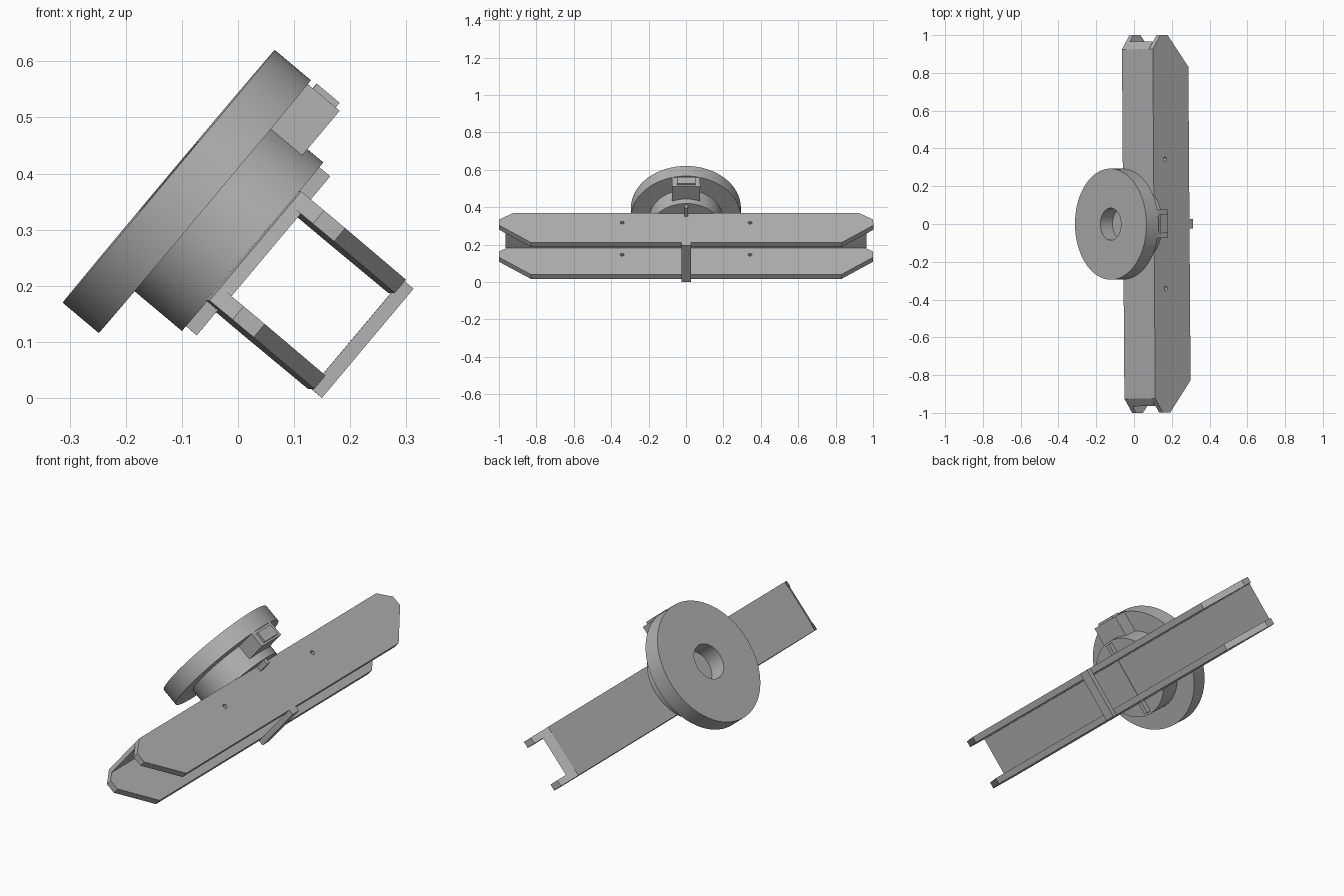
import bpy, bmesh, math
from mathutils import Matrix, Vector

cube = bpy.data.objects.get("Cube")
if cube:
    bpy.data.objects.remove(cube, do_unlink=True)

# Single grey finish
grey = bpy.data.materials.new("neutral_grey")
grey.use_nodes = True
colour = (0.45, 0.45, 0.45, 1)
grey.diffuse_color = colour
grey.node_tree.nodes["Principled BSDF"].inputs["Base Color"].default_value = colour

# Local frame: x up the slope, y along the channel, -z is depth below the disc
FRAME = (Matrix.Rotation(math.radians(0.4), 4, 'Z')
         @ Matrix.Translation((-0.1235, 0, 0.395))
         @ Matrix.Rotation(math.radians(-50), 4, 'Y'))


def finish(name, bm, smooth=False):
    bmesh.ops.recalc_face_normals(bm, faces=bm.faces)
    mesh = bpy.data.meshes.new(name)
    bm.to_mesh(mesh)
    bm.free()
    mesh.materials.append(grey)
    obj = bpy.data.objects.new(name, mesh)
    bpy.context.collection.objects.link(obj)
    obj.matrix_world = FRAME
    if smooth:
        bpy.ops.object.select_all(action='DESELECT')
        obj.select_set(True)
        bpy.context.view_layer.objects.active = obj
        bpy.ops.object.shade_smooth_by_angle(angle=math.radians(30))
    return obj


def prism(name, outline, x0, x1):
    """Extrude a (y, depth) outline across the slope from x0 to x1."""
    bm = bmesh.new()
    face = bm.faces.new([bm.verts.new((x0, y, -w)) for y, w in outline])
    ext = bmesh.ops.extrude_face_region(bm, geom=[face])
    moved = [v for v in ext["geom"] if isinstance(v, bmesh.types.BMVert)]
    bmesh.ops.translate(bm, verts=moved, vec=(x1 - x0, 0, 0))
    return finish(name, bm)


def block(name, x0, x1, half_y, w0, w1):
    return prism(name, [(-half_y, w0), (half_y, w0), (half_y, w1), (-half_y, w1)], x0, x1)


def lathe(name, profile, steps=96):
    """Spin a (radius, depth) profile about the disc axis."""
    bm = bmesh.new()
    verts = [bm.verts.new((r, 0, -w)) for r, w in profile]
    edges = [bm.edges.new(pair) for pair in zip(verts, verts[1:])]
    bmesh.ops.spin(bm, geom=verts + edges, cent=(0, 0, 0), axis=(0, 0, 1),
                   angle=math.tau, steps=steps, use_duplicate=False)
    bmesh.ops.remove_doubles(bm, verts=bm.verts, dist=0.0001)
    return finish(name, bm, smooth=True)


def mirrored(points):
    return points + [(-y, w) for y, w in reversed(points)]


# Round head: disc with a blind centre bore, and the hub beneath it
lathe("disc", [(0.085, 0.084), (0.085, 0), (0.294, 0), (0.294, 0.084), (0.085, 0.084)])
lathe("hub", [(0, 0.084), (0.196, 0.084), (0.196, 0.195), (0, 0.195)])

# Latch block on the disc rim with its raised pad
block("latch_block", 0.18, 0.285, 0.075, 0.083, 0.158)
block("latch_pad", 0.284, 0.296, 0.05, 0.096, 0.149)

# Rib across the hub
block("hub_rib", -0.185, 0.185, 0.01, 0.19, 0.2205)

# Channel: web with bevelled ends and two chamfered flanges
TOP, OUT, IN = 0.193, 0.127, 0.096
prism("channel_web", mirrored([(0.925, TOP), (0.965, 0.218)]), -IN, IN)
flange = mirrored([(0.925, TOP), (1, 0.246), (1, 0.295), (0.83, 0.438)])
flanges = [prism("upper_flange", flange, IN, OUT),
           prism("lower_flange", flange, -OUT, -IN)]

# Small bolt holes through both flanges
bm = bmesh.new()
for side in (-1, 1):
    place = Matrix.Translation((0, side * 0.342, -0.272)) @ Matrix.Rotation(math.pi / 2, 4, 'Y')
    bmesh.ops.create_cone(bm, cap_ends=True, segments=20, radius1=0.011,
                          radius2=0.011, depth=0.4, matrix=place)
cutter = finish("hole_cutter", bm)
cutter.hide_render = True
for obj in flanges:
    mod = obj.modifiers.new("bolt_holes", 'BOOLEAN')
    mod.operation = 'DIFFERENCE'
    mod.solver = 'EXACT'
    mod.object = cutter
    bpy.context.view_layer.objects.active = obj
    bpy.ops.object.modifier_apply(modifier=mod.name)
bpy.data.objects.remove(cutter, do_unlink=True)

# Strap bridging the open side of the channel
block("cross_strap", -OUT, OUT, 0.025, 0.437, 0.463)
